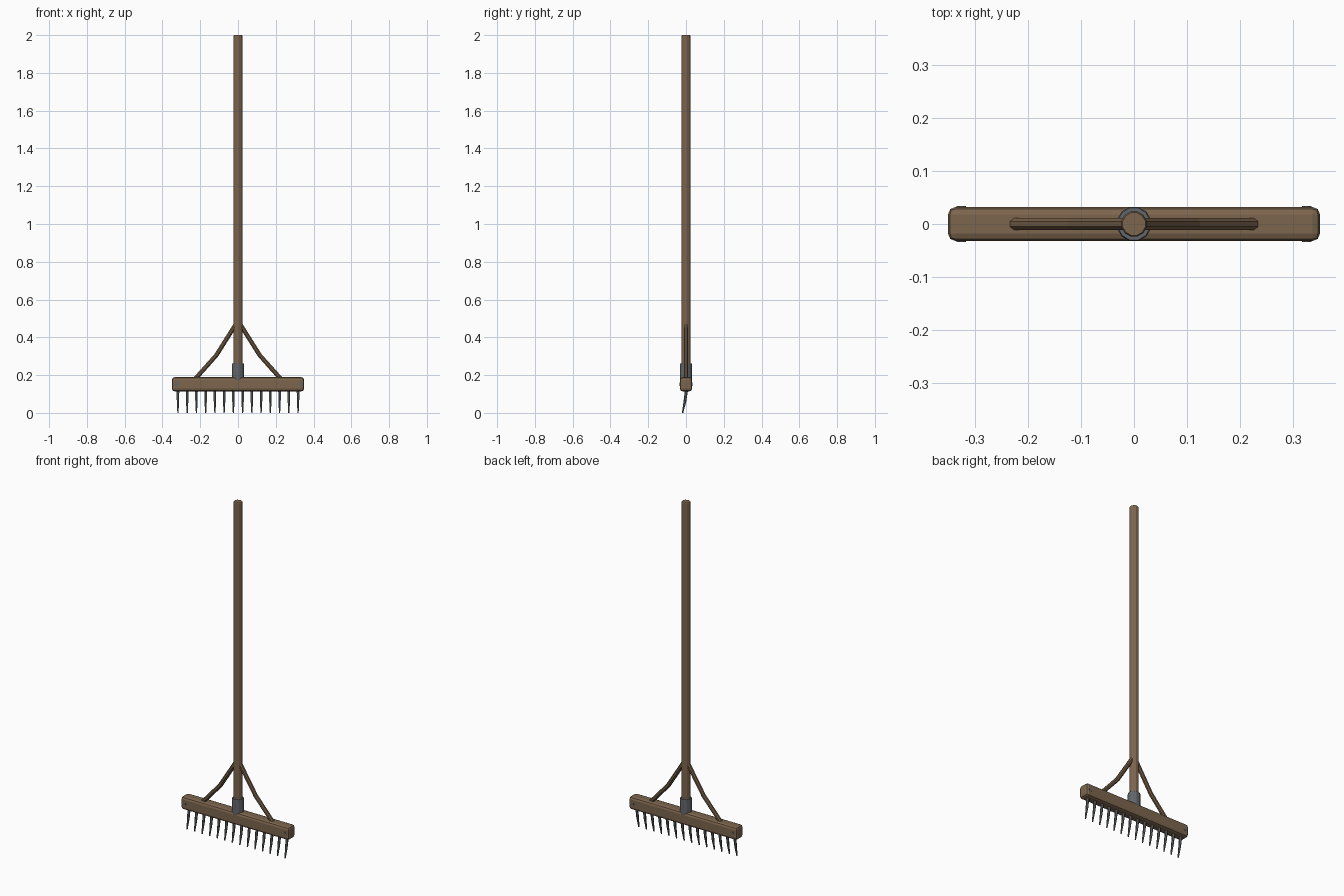
import bpy, bmesh, math
from mathutils import Vector

if "Cube" in bpy.data.objects:
    bpy.data.objects.remove(bpy.data.objects["Cube"])


def material(name, rgb):
    m = bpy.data.materials.new(name)
    m.diffuse_color = (*rgb, 1)
    m.use_nodes = True
    m.node_tree.nodes["Principled BSDF"].inputs["Base Color"].default_value = m.diffuse_color
    return m


wood = material("brown wood", (0.205, 0.133, 0.076))
dark_wood = material("darker brown wood", (0.165, 0.107, 0.060))
steel = material("dark grey steel", (0.125, 0.135, 0.145))


def finish(bm, name, mat):
    bmesh.ops.recalc_face_normals(bm, faces=bm.faces[:])
    me = bpy.data.meshes.new(name)
    bm.to_mesh(me)
    bm.free()
    me.materials.append(mat)
    ob = bpy.data.objects.new(name, me)
    bpy.context.collection.objects.link(ob)
    return ob


def tube(name, points, radii, sides, side_axis, mat):
    """Faceted tube along a planar path; side_axis is normal to the plane."""
    bm = bmesh.new()
    pts = [Vector(p) for p in points]
    n = Vector(side_axis)
    rings = []
    for i, p in enumerate(pts):
        t = (pts[min(i + 1, len(pts) - 1)] - pts[max(i - 1, 0)]).normalized()
        b = t.cross(n)
        ring = []
        for k in range(sides):
            a = 2 * math.pi * (k + 0.5) / sides
            ring.append(bm.verts.new(p + radii[i] * (math.cos(a) * n + math.sin(a) * b)))
        rings.append(ring)
    for r0, r1 in zip(rings, rings[1:]):
        for k in range(sides):
            j = (k + 1) % sides
            bm.faces.new((r0[k], r0[j], r1[j], r1[k]))
    bm.faces.new(rings[0])
    bm.faces.new(rings[-1])
    return finish(bm, name, mat)


# long handle
tube("handle", [(0, 0, 0.15), (0, 0, 1.995), (0, 0, 2.0)],
     [0.0245, 0.0245, 0.022], 12, (1, 0, 0), wood)

# steel collar where the handle meets the head
tube("collar", [(0, 0, 0.175), (0, 0, 0.258), (0, 0, 0.262)],
     [0.033, 0.033, 0.031], 12, (1, 0, 0), steel)

# chamfered head beam
bm = bmesh.new()
bmesh.ops.create_cube(bm, size=1)
for v in bm.verts:
    v.co = Vector((v.co.x * 0.70, v.co.y * 0.064, v.co.z * 0.075 + 0.1515))
bmesh.ops.bevel(bm, geom=bm.edges[:], offset=0.014, segments=2, profile=0.5,
                affect='EDGES')
finish(bm, "head_beam", wood)

# bent braces and end bolts, mirrored
for s, label in ((-1, "left"), (1, "right")):
    tube("brace_" + label,
         [(0.008 * s, 0, 0.475), (0.115 * s, 0, 0.305), (0.225 * s, 0, 0.182)],
         [0.0125, 0.0125, 0.0125], 8, (0, 1, 0), dark_wood)
    tube("bolt_" + label,
         [(0.325 * s, -0.034, 0.1515), (0.325 * s, 0.034, 0.1515)],
         [0.010, 0.010], 8, (1, 0, 0), steel)

# row of tapered, forward-leaning tines
count = 14
for i in range(count):
    x = -0.318 + 0.636 * i / (count - 1)
    tube("tine_%02d" % (i + 1),
         [(x, 0.003, 0.125), (x, -0.006, 0.06), (x, -0.018, 0.0)],
         [0.0085, 0.007, 0.0035], 6, (1, 0, 0), steel)
